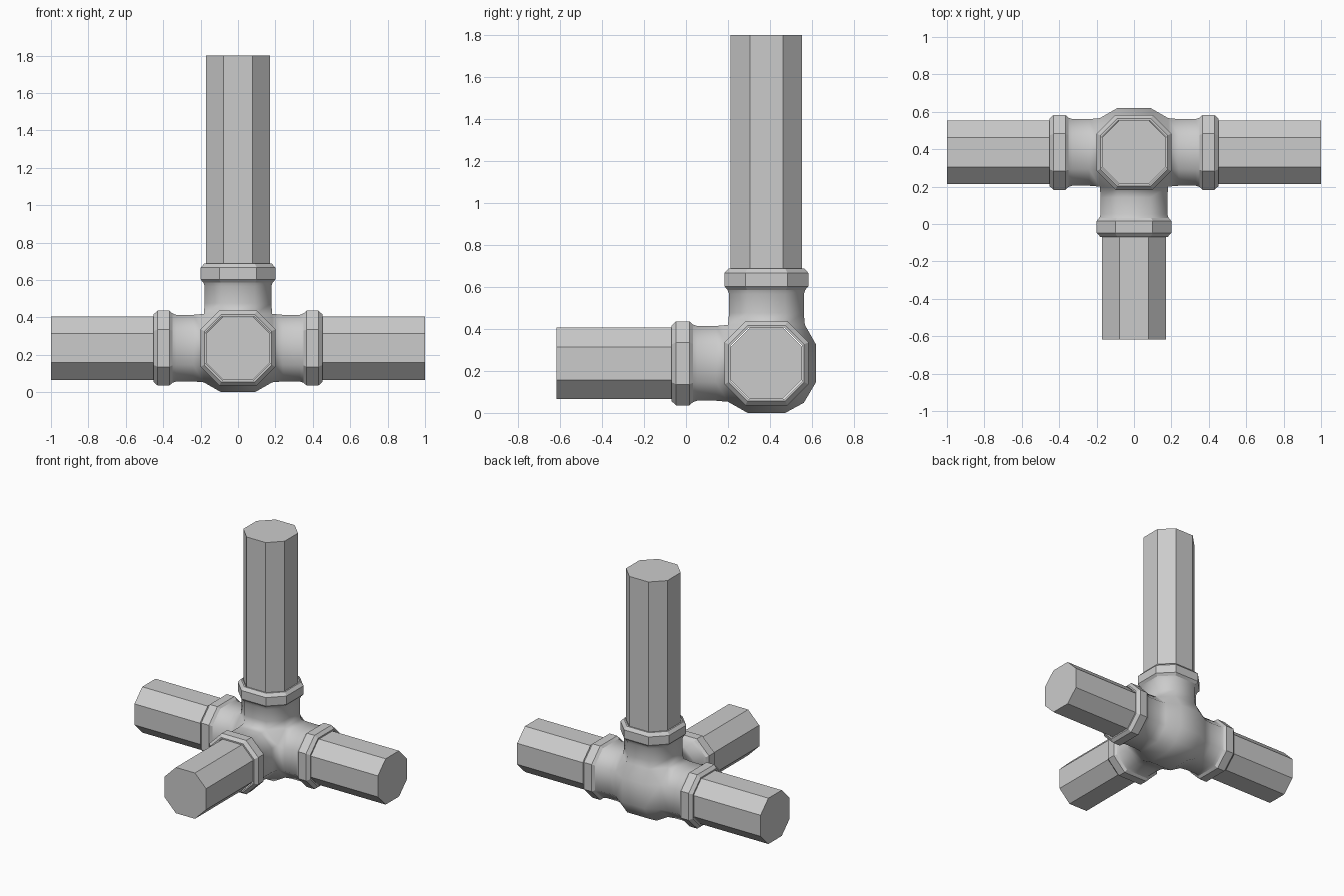
import bpy, bmesh
from mathutils import Vector

if "Cube" in bpy.data.objects:
    bpy.data.objects.remove(bpy.data.objects["Cube"])

CENTRE = Vector((0, 0.383, 0.236))
P = 0.183      # distance from the centre to each port of the hub
# name, direction, pipe end distance
ARMS = [("left", Vector((-1, 0, 0)), 1.0), ("right", Vector((1, 0, 0)), 1.0),
        ("front", Vector((0, -1, 0)), 1.0), ("upright", Vector((0, 0, 1)), 1.564)]


def octagon(d, dist, r, k=0.5):
    """Eight points across direction d; k is half edge length over half width."""
    v = Vector((0, 1, 0)) if abs(d.z) > 0.5 else Vector((0, 0, 1))
    u = v.cross(d)
    pts = [(1, -k), (1, k), (k, 1), (-k, 1), (-1, k), (-1, -k), (-k, -1), (k, -1)]
    return [d * dist + u * (a * r) + v * (b * r) for a, b in pts]


def loft(bm, rings, smooth=False, cap=False):
    loops = [[bm.verts.new(p) for p in ring] for ring in rings]
    for a, b in zip(loops, loops[1:]):
        for i in range(8):
            j = (i + 1) % 8
            bm.faces.new((a[i], a[j], b[j], b[i])).smooth = smooth
    if cap:
        bm.faces.new(loops[-1])


def finish(bm, name):
    bmesh.ops.remove_doubles(bm, verts=bm.verts, dist=0.0005)
    bmesh.ops.recalc_face_normals(bm, faces=bm.faces)
    mesh = bpy.data.meshes.new(name)
    bm.to_mesh(mesh)
    bm.free()
    ob = bpy.data.objects.new(name, mesh)
    ob.location = CENTRE
    bpy.context.collection.objects.link(ob)


# hub: hull of the four ports plus bulges at the bottom and the back
bm = bmesh.new()
points = [p for _, d, _ in ARMS for p in octagon(d, P, P)]
for x in (-0.09, 0.09):
    points += [Vector((x, s, -0.236)) for s in (-0.09, 0.09)]
    points += [Vector((x, 0.236, s)) for s in (-0.09, 0.09)]
    points.append(Vector((x, 0.178, -0.188)))
for p in points:
    bm.verts.new(p)
bmesh.ops.remove_doubles(bm, verts=bm.verts, dist=0.0005)
bmesh.ops.convex_hull(bm, input=bm.verts)
ports = [f for f in bm.faces
         if any(all(abs(v.co.dot(d) - P) < 1e-4 for v in f.verts) for _, d, _ in ARMS)]
bmesh.ops.delete(bm, geom=ports, context='FACES')
for f in bm.faces:
    f.smooth = True

# sleeves and raised collars growing out of the ports
SLEEVE = [(P, P), (0.24, 0.178), (0.33, 0.178), (0.35, 0.185)]
COLLAR = [(0.35, 0.185), (0.367, 0.2), (0.43, 0.2), (0.452, 0.18), (0.452, 0.17)]
for _, d, _ in ARMS:
    loft(bm, [octagon(d, *s) for s in SLEEVE], smooth=True)
    loft(bm, [octagon(d, *s) for s in COLLAR])
finish(bm, "pipe_fitting")

# octagonal pipes
for name, d, end in ARMS:
    bm = bmesh.new()
    loft(bm, [octagon(d, 0.445, 0.17, 0.46), octagon(d, end, 0.17, 0.46)], cap=True)
    finish(bm, name + "_pipe")
